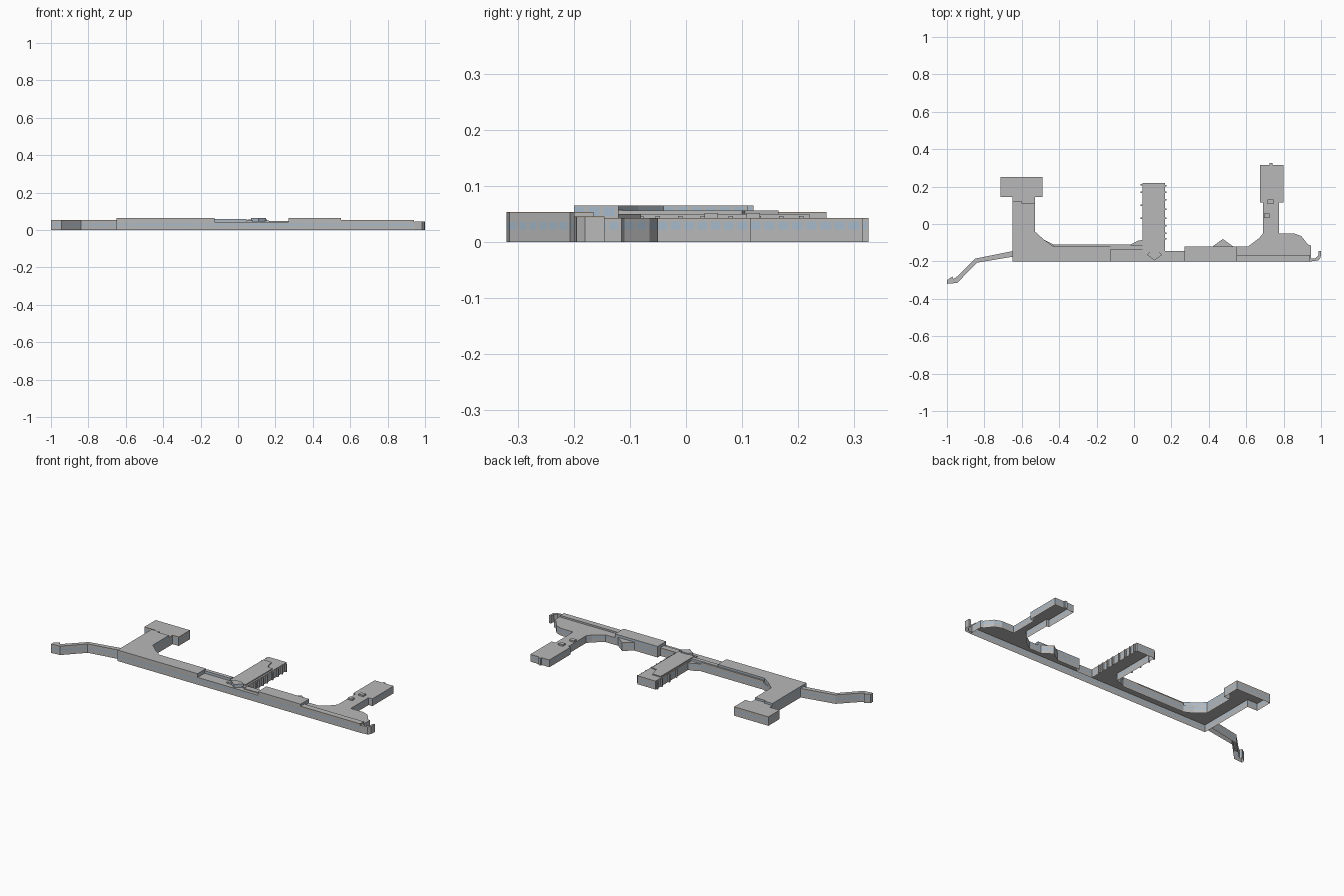
import bpy
import bmesh
from mathutils import Vector

default_cube = bpy.data.objects.get("Cube")
if default_cube:
    bpy.data.objects.remove(default_cube, do_unlink=True)


def make_material(name, red, green, blue):
    material = bpy.data.materials.new(name)
    material.use_nodes = True
    colour = (red, green, blue, 1)
    material.diffuse_color = colour
    material.node_tree.nodes["Principled BSDF"].inputs["Base Color"].default_value = colour
    return material


MATERIALS = [
    make_material("concrete grey", .48, .48, .48),
    make_material("window blue", .38, .49, .6),
    make_material("tan trim", .5, .38, .26),
]
CONCRETE, GLASS, TRIM = range(len(MATERIALS))
TRIM_HEIGHT = .0015
PITCH = .024          # spacing of window bays
GLASS_SHARE = .72     # glazed part of each bay
GROUND_WINDOWS = (.022, .036)
UPPER_WINDOWS = (.046, .062)
BASE_TOP = .043


def rectangle(left, right, front, back):
    return [(left, front), (right, front), (right, back), (left, back)]


def add_panel(bm, start, end, low, high, material):
    corners = [(start, low), (end, low), (end, high), (start, high)]
    face = bm.faces.new([bm.verts.new((p.x, p.y, z)) for p, z in corners])
    face.material_index = material


def add_window_row(bm, start, end, low, high):
    """Alternate glass and concrete panels along one wall."""
    bays = max(1, round((end - start).length / PITCH))
    for bay in range(bays):
        left = start.lerp(end, bay / bays)
        middle = start.lerp(end, (bay + GLASS_SHARE) / bays)
        right = start.lerp(end, (bay + 1) / bays)
        add_panel(bm, left, middle, low, high, GLASS)
        add_panel(bm, middle, right, low, high, CONCRETE)


def build_storey(name, outline, bottom, top, windows=None, trim=True, plain_front=False):
    """Open-bottomed walls with a flat roof over a counter-clockwise outline."""
    bm = bmesh.new()
    points = [Vector(point) for point in outline]
    wall_top = top - TRIM_HEIGHT if trim else top
    for start, end in zip(points, points[1:] + points[:1]):
        along = (end - start).normalized()
        faces_front = along.x > .95
        if windows and not (plain_front and faces_front):
            sill, head = windows[0], min(windows[1], wall_top - .001)
            add_panel(bm, start, end, bottom, sill, CONCRETE)
            add_window_row(bm, start, end, sill, head)
            add_panel(bm, start, end, head, wall_top, CONCRETE)
        else:
            add_panel(bm, start, end, bottom, wall_top, CONCRETE)
        if trim:
            add_panel(bm, start, end, wall_top, top, TRIM)
    bm.faces.new([bm.verts.new((p.x, p.y, top)) for p in points])
    bmesh.ops.remove_doubles(bm, verts=bm.verts, dist=.00001)
    mesh = bpy.data.meshes.new(name)
    bm.to_mesh(mesh)
    bm.free()
    for material in MATERIALS:
        mesh.materials.append(material)
    storey = bpy.data.objects.new(name, mesh)
    bpy.context.collection.objects.link(storey)
    return storey


# Ground storey: one outline running round the long hall and its three piers
east_pier = [
    (.945, -.2), (.945, -.115), (.93, -.11), (.895, -.065), (.855, -.05),
    (.775, -.05), (.775, .115), (.8, .115), (.8, .315), (.74, .315),
    (.74, .325), (.725, .325), (.725, .315), (.675, .315), (.675, .115),
    (.69, .115), (.69, -.05), (.67, -.075), (.61, -.12)]
east_bay = [(.53, -.12), (.475, -.08), (.42, -.12)]
centre_pier = [
    (.27, -.12), (.27, -.145), (.165, -.145), (.165, .22), (.045, .22),
    (.045, -.085), (.02, -.09), (-.02, -.11)]
west_curve = [(-.43, -.11), (-.48, -.085), (-.53, -.04)]
west_head = [
    (-.53, .145), (-.49, .145), (-.49, .25), (-.715, .25), (-.715, .145), (-.65, .145)]
build_storey(
    "ground_storey",
    [(-.65, -.2)] + east_pier + east_bay + centre_pier + west_curve + west_head,
    0, BASE_TOP, GROUND_WINDOWS)

# West wing: narrow bent arm with a small end block
build_storey(
    "west_wing",
    [(-1, -.32), (-.945, -.315), (-.84, -.207), (-.65, -.175), (-.65, -.145),
     (-.85, -.185), (-.945, -.28), (-.965, -.295), (-.97, -.28), (-1, -.3)],
    0, .053, GROUND_WINDOWS)

# East end: curled screen wall
build_storey(
    "east_screen_wall",
    [(.945, -.2), (.985, -.195), (.998, -.18), (1, -.145), (.987, -.145),
     (.985, -.17), (.97, -.183), (.945, -.185)],
    0, .045)

# Upper storeys of the west hall and its pier
build_storey(
    "west_hall_upper",
    [(-.65, -.2), (-.125, -.2), (-.125, -.12), (-.43, -.12)] + west_curve[1:]
    + [(-.53, .11), (-.6, .11), (-.6, .12), (-.65, .12)],
    BASE_TOP, .065, UPPER_WINDOWS, trim=False, plain_front=True)
build_storey(
    "west_back_ledge", rectangle(-.43, -.02, -.12, -.11), BASE_TOP, .053)
build_storey(
    "west_pier_head", [(-.65, .11), (-.53, .11)] + west_head, BASE_TOP, .053)

# Centre: set-back link, pier roof and porch
build_storey(
    "centre_link", rectangle(-.125, .045, -.135, -.112),
    BASE_TOP, .058, UPPER_WINDOWS, trim=False)
build_storey(
    "centre_pier_upper", rectangle(.045, .165, -.17, .22), BASE_TOP, .05, trim=False)
build_storey(
    "centre_pier_roof",
    [(.05, -.15), (.155, -.15), (.155, .1), (.12, .105), (.105, .165), (.05, .165)],
    .05, .056, trim=False)
build_storey(
    "centre_porch",
    [(.07, -.165), (.11, -.195), (.15, -.165), (.13, -.145), (.09, -.145)],
    BASE_TOP, .063, UPPER_WINDOWS, trim=False)
build_storey(
    "centre_east_ledge", rectangle(.165, .27, -.18, -.145), BASE_TOP, .048)

# East: hall, triangular bay and raised front strip
build_storey(
    "east_hall_upper", rectangle(.27, .55, -.2, -.12),
    BASE_TOP, .065, UPPER_WINDOWS, trim=False, plain_front=True)
build_storey("east_bay_upper", east_bay[::-1][:1] + east_bay[:2], BASE_TOP, .05)
build_storey(
    "east_front_strip", rectangle(.55, .94, -.2, -.165), BASE_TOP, .053)

# Rooftop plant boxes on the east pier
for number, (x, y) in enumerate([(.71, .045), (.73, .12)]):
    build_storey(
        f"rooftop_unit_{number}", rectangle(x - .015, x + .015, y - .012, y + .012),
        BASE_TOP, .052, trim=False)

# Gate fins along both sides of the centre pier
for side, x, positions in [
        ("east", .169, (-.08, -.05, -.01, .03, .08, .13, .17, .205)),
        ("west", .041, (.03, .1, .17, .21))]:
    for number, y in enumerate(positions):
        build_storey(
            f"{side}_gate_fin_{number}", rectangle(x - .005, x + .005, y - .004, y + .004),
            0, .046, trim=False)
